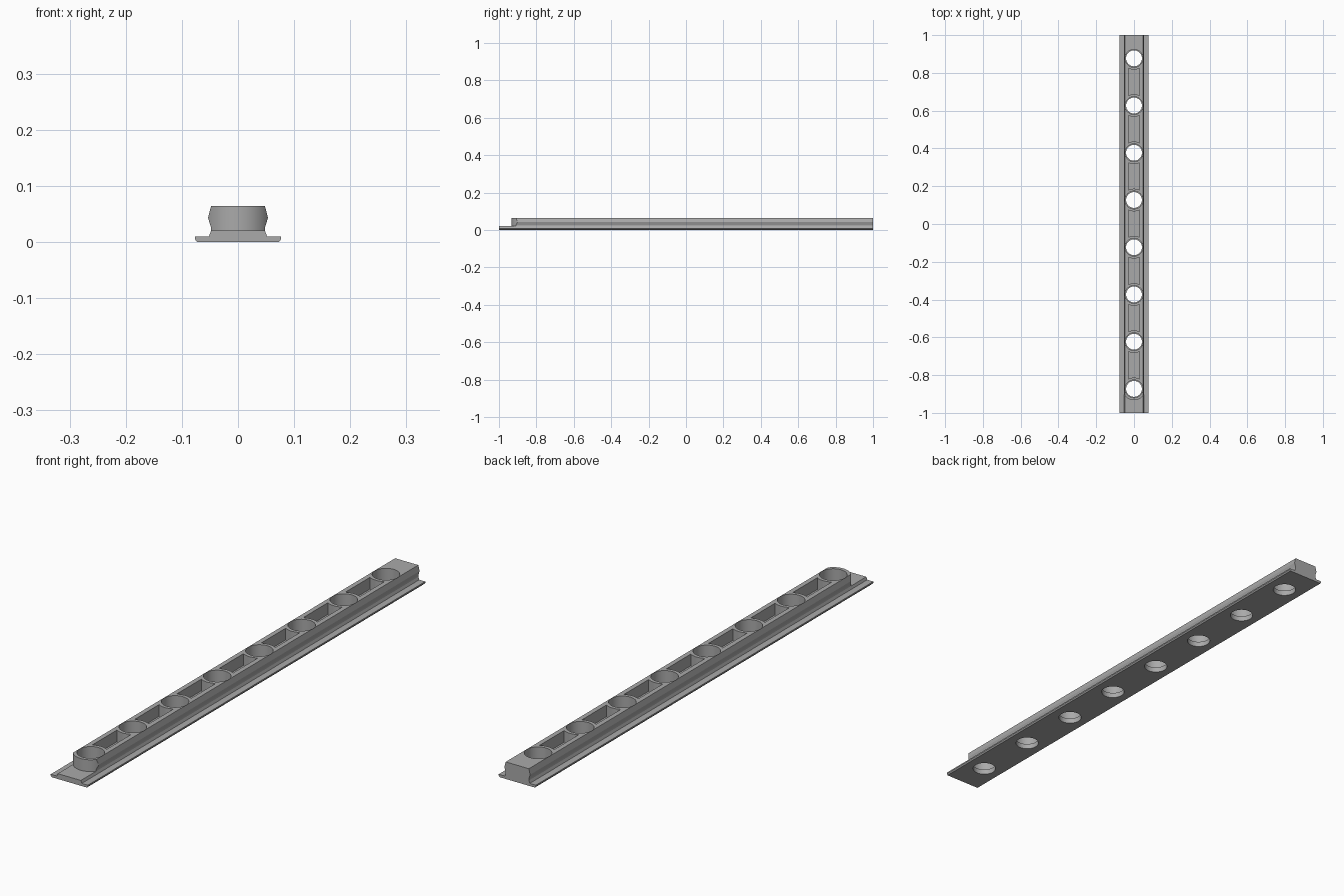
import bpy, bmesh
from math import sin, cos, pi, radians, sqrt
from mathutils import Vector

cube = bpy.data.objects.get("Cube")
if cube:
    bpy.data.objects.remove(cube, do_unlink=True)

grey = bpy.data.materials.new("rail grey")
grey.use_nodes = True
colour = (0.40, 0.40, 0.40, 1)
grey.diffuse_color = colour
grey.node_tree.nodes["Principled BSDF"].inputs["Base Color"].default_value = colour

PITCH, FIRST, COUNT = 0.25, -0.873, 8
TOP, FLOOR = 0.064, 0.02
BORE, COUNTERBORE, COLLAR = 0.042, 0.047, 0.06


def prism(name, points, move):
    """Extrude a closed outline of 3D points along a vector."""
    mesh = bpy.data.meshes.new(name)
    bm = bmesh.new()
    face = bm.faces.new([bm.verts.new(p) for p in points])
    extruded = bmesh.ops.extrude_face_region(bm, geom=[face])["geom"]
    verts = [v for v in extruded if isinstance(v, bmesh.types.BMVert)]
    bmesh.ops.translate(bm, verts=verts, vec=Vector(move))
    bmesh.ops.recalc_face_normals(bm, faces=bm.faces)
    bm.to_mesh(mesh)
    bm.free()
    obj = bpy.data.objects.new(name, mesh)
    bpy.context.collection.objects.link(obj)
    mesh.materials.append(grey)
    return obj


def upright(name, outline, low, high):
    return prism(name, [(x, y, low) for x, y in outline], (0, 0, high - low))


def arc(y, radius, start, end, steps):
    angles = [start + (end - start) * i / steps for i in range(steps + 1)]
    return [(radius * cos(a), y + radius * sin(a)) for a in angles]


def circle(y, radius):
    return arc(y, radius, 0, 2 * pi, 48)[:-1]


# Rail: flanged section with a waisted, bulging head
half = [(0.073, 0), (0.077, 0.005), (0.077, 0.01), (0.052, 0.01),
        (0.048, 0.02), (0.048, 0.026), (0.0535, 0.043), (0.048, TOP)]
section = half + [(-x, z) for x, z in reversed(half)]
rail = prism("rail", [(x, -1, z) for x, z in section], (0, 2, 0))

cutters = []

# Rounded nose above the low front tongue
nose = [(-0.1, -1.1), (0.1, -1.1), (0.1, FIRST)]
nose += arc(FIRST, COLLAR, 0, -pi, 32) + [(-0.1, FIRST)]
cutters.append(upright("nose_cutter", nose, FLOOR, 0.1))

# Bolt holes with a wider upper bore
for i in range(COUNT):
    y = FIRST + i * PITCH
    cutters.append(upright("bolt_hole_cutter", circle(y, BORE), -0.05, 0.1))
    cutters.append(upright("upper_bore_cutter", circle(y, COUNTERBORE), FLOOR, 0.1))

# Pockets between the round collars; the last one is short and square ended
w = 0.03
a = pi / 2 - sqrt(0.25) * pi / 3
for i in range(COUNT):
    y = FIRST + i * PITCH
    outline = arc(y, COLLAR, pi - a * 2, a * 2, 8)
    outline = [(max(-w, min(w, x)), v) for x, v in outline]
    if i < COUNT - 1:
        outline += arc(y + PITCH, COLLAR, -a * 2, a * 2 - pi, 8)
    else:
        outline += [(w, 0.985), (-w, 0.985)]
    cutters.append(upright("pocket_cutter", outline, FLOOR, 0.1))

# Apply all cuts, then discard the cutters
for cutter in cutters:
    cutter.hide_render = True
    cut = rail.modifiers.new("cut", "BOOLEAN")
    cut.operation = "DIFFERENCE"
    cut.solver = "EXACT"
    cut.object = cutter
bpy.context.view_layer.update()
graph = bpy.context.evaluated_depsgraph_get()
finished = bpy.data.meshes.new_from_object(rail.evaluated_get(graph))
rail.modifiers.clear()
rail.data = finished
for cutter in cutters:
    bpy.data.objects.remove(cutter, do_unlink=True)

# Smooth bores, crisp edges
bpy.ops.object.select_all(action="DESELECT")
rail.select_set(True)
bpy.context.view_layer.objects.active = rail
bpy.ops.object.shade_smooth_by_angle(angle=radians(15))
